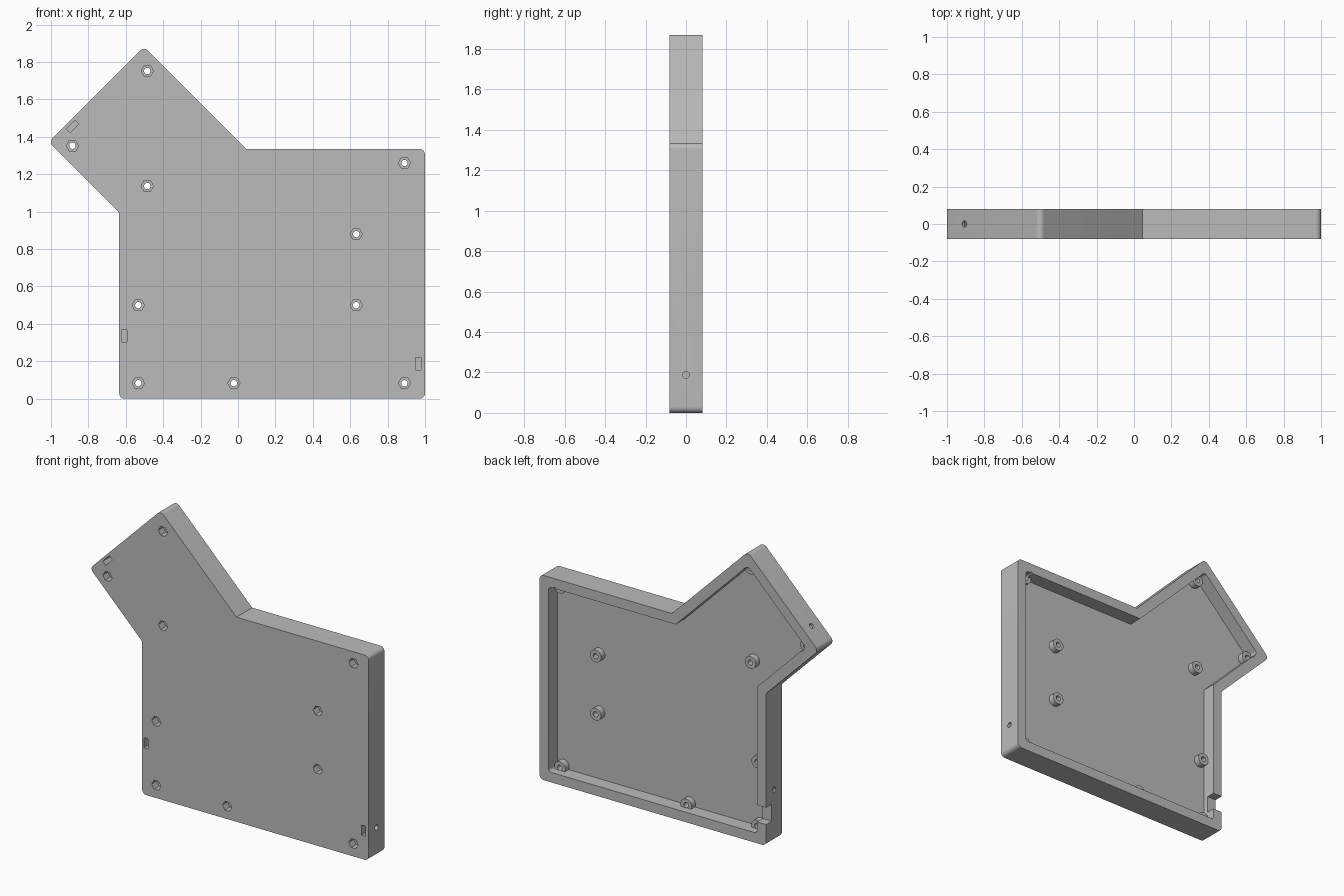
import bpy, bmesh, math
from mathutils import Vector, Matrix

old = bpy.data.objects.get("Cube")
if old:
    bpy.data.objects.remove(old, do_unlink=True)

grey = bpy.data.materials.new("grey plastic")
grey.use_nodes = True
COLOR = (0.5, 0.5, 0.5, 1)
grey.diffuse_color = COLOR
grey.node_tree.nodes["Principled BSDF"].inputs["Base Color"].default_value = COLOR

HALF = 0.081      # half of the case depth
FLOOR = -0.01     # inner surface of the floor
WALL = 0.065
OUTLINE = [Vector(p) for p in [(-0.635, 0), (1, 0), (1, 1.335), (0.045, 1.335),
                               (-0.502, 1.882), (-1.012, 1.372), (-0.635, 0.995)]]
SCREWS = [(-0.485, 1.752), (-0.885, 1.352), (-0.485, 1.137), (0.89, 1.26), (0.632, 0.88),
          (0.632, 0.5), (-0.533, 0.5), (-0.533, 0.083), (-0.022, 0.083), (0.89, 0.083)]
# nut slots in the walls: x, z, outward angle
SLOTS = [(-0.608, 0.337, 180), (0.963, 0.187, 0), (-0.885, 1.455, 135)]


def new_object(name, bm):
    bmesh.ops.recalc_face_normals(bm, faces=bm.faces)
    mesh = bpy.data.meshes.new(name)
    bm.to_mesh(mesh)
    bm.free()
    mesh.materials.append(grey)
    obj = bpy.data.objects.new(name, mesh)
    bpy.context.collection.objects.link(obj)
    return obj


def extrude(bm, pts, y0, y1):
    """Prism from an outline in x and z, between two depths."""
    face = bm.faces.new([bm.verts.new((p[0], y0, p[1])) for p in pts])
    side = bmesh.ops.extrude_face_region(bm, geom=[face])["geom"]
    bmesh.ops.translate(bm, vec=(0, y1 - y0, 0),
                        verts=[g for g in side if isinstance(g, bmesh.types.BMVert)])


def ngon(x, z, r, n):
    return [(x + r * math.cos(math.tau * i / n), z + r * math.sin(math.tau * i / n)) for i in range(n)]


def inset(pts, d):
    out = []
    for i, p in enumerate(pts):
        a, b = (p - pts[i - 1]).normalized(), (pts[(i + 1) % len(pts)] - p).normalized()
        n1, n2 = Vector((-a.y, a.x)), Vector((-b.y, b.x))
        out.append(p + (n1 + n2) * d / (1 + n1.dot(n2)))
    return out


def rounded(pts, r, sharp=(), steps=8):
    """Replace each corner with an arc, except the sharp ones."""
    out = []
    for i, p in enumerate(pts):
        if i in sharp:
            out.append(p)
            continue
        a, b = (pts[i - 1] - p).normalized(), (pts[(i + 1) % len(pts)] - p).normalized()
        half = a.angle(b) / 2
        centre = p + (a + b).normalized() * r / math.sin(half)
        start = p + a * r / math.tan(half) - centre
        end = p + b * r / math.tan(half) - centre
        sweep = start.angle_signed(end)
        for k in range(steps + 1):
            t = -sweep * k / steps
            c, s = math.cos(t), math.sin(t)
            out.append(centre + Vector((start.x * c - start.y * s, start.x * s + start.y * c)))
    return out


def cut(target, bm):
    """Subtract the shapes from the target and discard them."""
    cutter = new_object("cutter", bm)
    mod = target.modifiers.new("cut", "BOOLEAN")
    mod.operation, mod.solver, mod.object = "DIFFERENCE", "EXACT", cutter
    bpy.context.view_layer.objects.active = target
    bpy.ops.object.modifier_apply(modifier=mod.name)
    bpy.data.objects.remove(cutter, do_unlink=True)


def smooth(obj):
    bpy.ops.object.select_all(action="DESELECT")
    obj.select_set(True)
    bpy.context.view_layer.objects.active = obj
    bpy.ops.object.shade_smooth_by_angle(angle=math.radians(30))


# Case body
bm = bmesh.new()
extrude(bm, rounded(OUTLINE, 0.03, sharp=(3,)), -HALF, HALF)
case = new_object("case", bm)

# Cavity open to the back
bm = bmesh.new()
extrude(bm, rounded(inset(OUTLINE, WALL), 0.02, sharp=(3, 6)), FLOOR, HALF + 0.1)
cut(case, bm)

# Cable notch in the right wall
bm = bmesh.new()
extrude(bm, [(-0.7, 0.14), (-0.55, 0.14), (-0.55, 0.25), (-0.7, 0.25)], 0.025, HALF + 0.1)
cut(case, bm)

# Hexagonal nut pockets and wall nut slots, open to the front
bm = bmesh.new()
for x, z in SCREWS:
    extrude(bm, ngon(x, z, 0.033, 6), -HALF - 0.1, -0.03)
for x, z, angle in SLOTS:
    turn = Matrix.Rotation(math.radians(angle), 2)
    corners = [(-0.015, -0.033), (0.015, -0.033), (0.015, 0.033), (-0.015, 0.033)]
    extrude(bm, [Vector((x, z)) + turn @ Vector(c) for c in corners], -HALF - 0.1, 0.03)
cut(case, bm)

# Screw bores through the floor, and from outside into the wall slots
bm = bmesh.new()
for x, z in SCREWS:
    extrude(bm, ngon(x, z, 0.017, 24), -HALF - 0.1, FLOOR + 0.1)
for x, z, angle in SLOTS:
    a = math.radians(angle)
    out = Vector((math.cos(a), 0, math.sin(a)))
    place = Matrix.Translation(Vector((x, 0, z)) + out * 0.05) @ out.to_track_quat("Z", "Y").to_matrix().to_4x4()
    bmesh.ops.create_cone(bm, cap_ends=True, segments=24, radius1=0.017, radius2=0.017,
                          depth=0.1, matrix=place)
cut(case, bm)
smooth(case)

# Screw bosses on the inner floor
for i, (x, z) in enumerate(SCREWS):
    bm = bmesh.new()
    extrude(bm, ngon(x, z, 0.04, 32), FLOOR - 0.005, 0.03)
    boss = new_object(f"screw_boss_{i + 1}", bm)
    bm = bmesh.new()
    extrude(bm, ngon(x, z, 0.017, 24), -0.1, 0.1)
    cut(boss, bm)
    smooth(boss)
